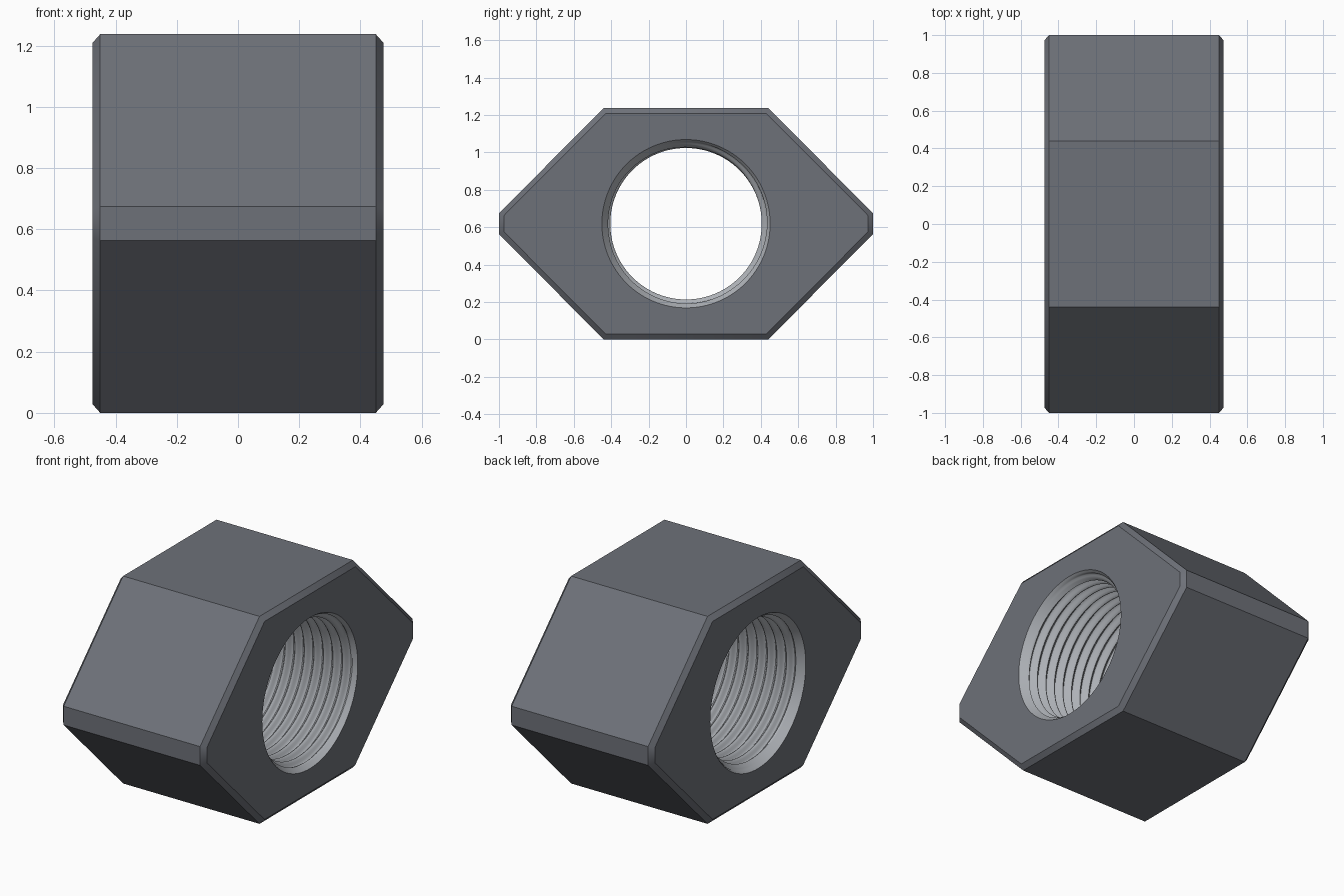
import bpy, bmesh
from math import sin, cos, tau

if "Cube" in bpy.data.objects:
    bpy.data.objects.remove(bpy.data.objects["Cube"])

H, EDGE, CZ = 0.475, 0.45, 0.6185      # half length, start of bevel, bore height
R_MIN, R_ROOT, R_MOUTH, PITCH = 0.405, 0.438, 0.45, 0.063
SEG, M = 96, 10                        # steps around, samples across one thread turn


def thread_radius(f):
    return R_MIN + (R_ROOT - R_MIN) * (0.5 - 0.5 * cos(tau * f))


def outline(bm, x, y_side, z_side, y_top, z_top):
    quarter = [(y_side, z_side), (y_top, z_top)]
    pts = quarter + [(-y, z) for y, z in reversed(quarter)]
    pts += [(-y, -z) for y, z in pts]
    return [bm.verts.new((x, y, CZ + z)) for y, z in pts]


bm = bmesh.new()

# Bevelled outer shell
full = (1.0, 0.056, 0.44, CZ)
inset = (0.972, 0.045, 0.428, CZ - 0.028)
rings = [outline(bm, x, *s) for x, s in
         ((-H, inset), (-EDGE, full), (EDGE, full), (H, inset))]
for a, b in zip(rings, rings[1:]):
    for i in range(8):
        j = (i + 1) % 8
        bm.faces.new((a[i], a[j], b[j], b[i]))

# Threaded bore with rows that follow the helix, and a cone at each mouth
turns = int(2 * H / PITCH) + 5
grid = []
for j in range(SEG):
    a = tau * j / SEG
    col = []
    for k in range(turns * M):
        x = -H + (k / M - 2 + j / SEG) * PITCH
        x = max(-H, min(H, x))
        cone = R_MOUTH - 0.7 * (H - abs(x))
        r = R_MOUTH if abs(x) == H else max(thread_radius(k / M), cone)
        col.append(bm.verts.new((x, r * cos(a), CZ + r * sin(a))))
    grid.append(col)
for j in range(SEG):
    nxt = grid[(j + 1) % SEG]
    shift = M if j == SEG - 1 else 0
    for k in range((turns - 1) * M - 1):
        face = bm.faces.new((grid[j][k], grid[j][k + 1],
                             nxt[k + 1 + shift], nxt[k + shift]))
        face.material_index = 1
bmesh.ops.remove_doubles(bm, verts=bm.verts[:], dist=0.00001)
bmesh.ops.delete(bm, geom=[v for v in bm.verts if not v.link_faces], context='VERTS')

# End faces between outline and bore
for side in (-1, 1):
    rim = [e for e in bm.edges if e.is_boundary
           and all(abs(v.co.x - side * H) < 1e-4 for v in e.verts)]
    filled = bmesh.ops.triangle_fill(bm, edges=rim, use_beauty=True, normal=(side, 0, 0))
    for g in filled["geom"]:
        if isinstance(g, bmesh.types.BMFace):
            g.material_index = 0
bmesh.ops.recalc_face_normals(bm, faces=bm.faces[:])

mesh = bpy.data.meshes.new("threaded_nut")
bm.to_mesh(mesh)
bm.free()

# Dark blued steel outside, brighter cut metal in the bore
for name, color in (("dark_steel", (0.155, 0.165, 0.19, 1)),
                    ("cut_metal", (0.42, 0.44, 0.47, 1))):
    mat = bpy.data.materials.new(name)
    mat.diffuse_color = color
    mat.use_nodes = True
    mat.node_tree.nodes["Principled BSDF"].inputs["Base Color"].default_value = mat.diffuse_color
    mesh.materials.append(mat)

nut = bpy.data.objects.new("threaded_nut", mesh)
bpy.context.collection.objects.link(nut)
bpy.context.view_layer.objects.active = nut
nut.select_set(True)
bpy.ops.object.shade_smooth_by_angle(angle=0.72)
